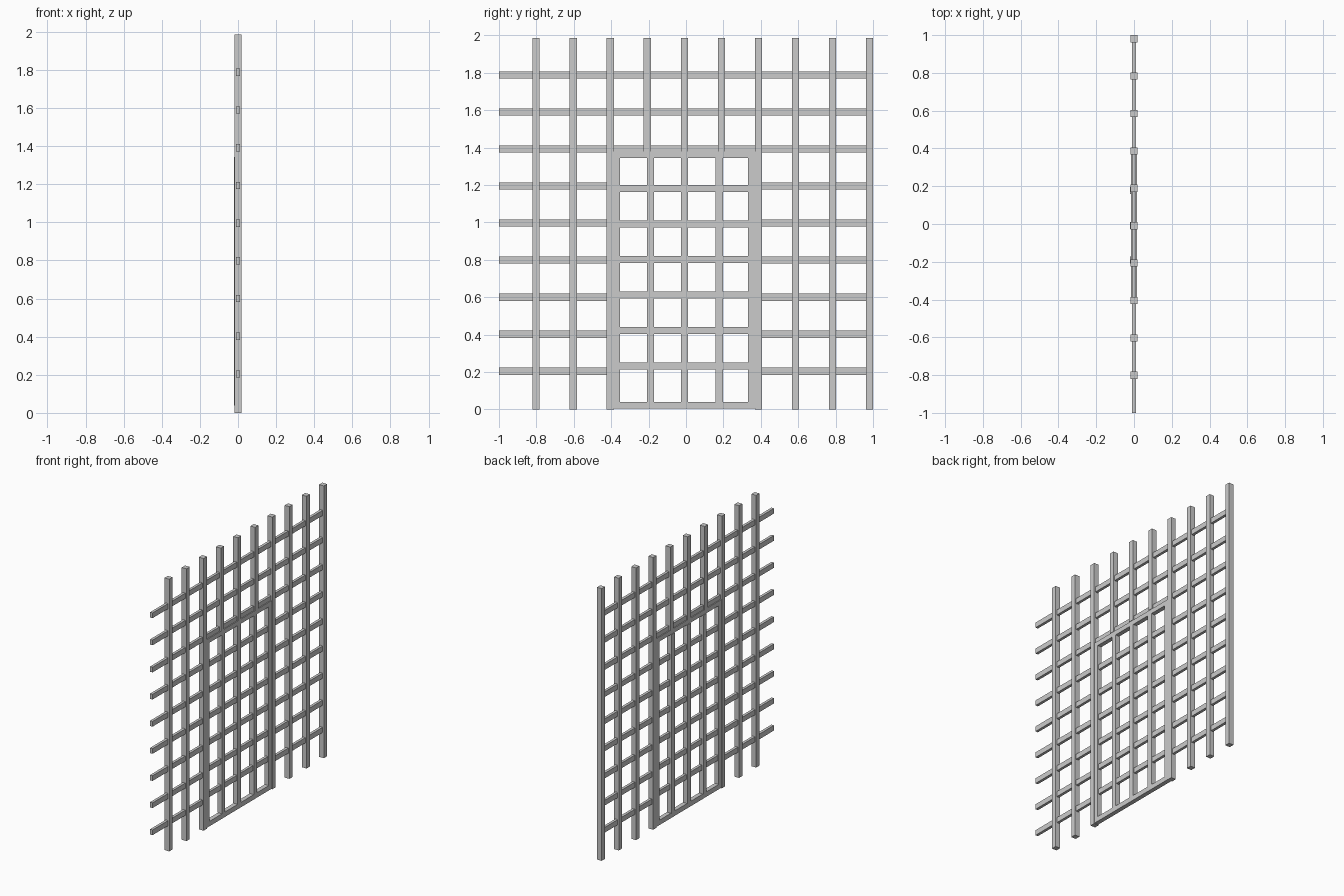
import bpy

if "Cube" in bpy.data.objects:
    bpy.data.objects.remove(bpy.data.objects["Cube"])


def bar(name, x, y, z):
    """Box from (min, max) ranges along each axis."""
    bpy.ops.mesh.primitive_cube_add(
        size=1, location=[(a + b) / 2 for a, b in (x, y, z)])
    ob = bpy.context.object
    ob.name = name
    ob.scale = [b - a for a, b in (x, y, z)]
    bpy.ops.object.transform_apply(location=False, rotation=False, scale=True)
    return ob


H = 0.019            # half width of a bar
THICK = (-H, H)      # depth of the upright bars
THIN = (-0.01, 0.01)  # depth of the cross bars
TOP = 1.987
DOOR_TOP = 1.378
STEP = 0.198
uprights = [-0.801 + STEP * i for i in range(10)]
left, right = uprights[2], uprights[6]

# upright bars, cut short above the door
for i, y in enumerate(uprights):
    above_door = 3 <= i <= 5
    bar(f"upright_bar_{i}", THICK, (y - H, y + H),
        (DOOR_TOP if above_door else 0, TOP))

# cross bars, interrupted by the door opening
for i in range(9):
    z = 0.204 + STEP * i
    zr = (z - H, z + H)
    if z < DOOR_TOP:
        bar(f"cross_bar_left_{i}", THIN, (-1, left), zr)
        bar(f"cross_bar_right_{i}", THIN, (right, uprights[-1]), zr)
    else:
        bar(f"cross_bar_{i}", THIN, (-1, uprights[-1]), zr)

# door frame
FRAME = (-0.016, 0.016)
in_l, in_r = -0.354, 0.331
bar("door_stile_left", FRAME, (left + H, in_l), (0.004, DOOR_TOP))
bar("door_stile_right", FRAME, (in_r, right - H), (0.004, DOOR_TOP))
bar("door_rail_bottom", FRAME, (in_l, in_r), (0.004, 0.04))
bar("door_rail_top", FRAME, (in_l, in_r), (1.344, DOOR_TOP))

# door grille
for i, y in enumerate((-0.19, -0.008, 0.178)):
    bar(f"door_upright_{i}", (-0.021, 0.016), (y - H, y + H), (0.04, 1.344))
for i in range(6):
    z = 0.232 + 0.19 * i
    bar(f"door_cross_bar_{i}", THIN, (in_l, in_r), (z - H, z + H))
